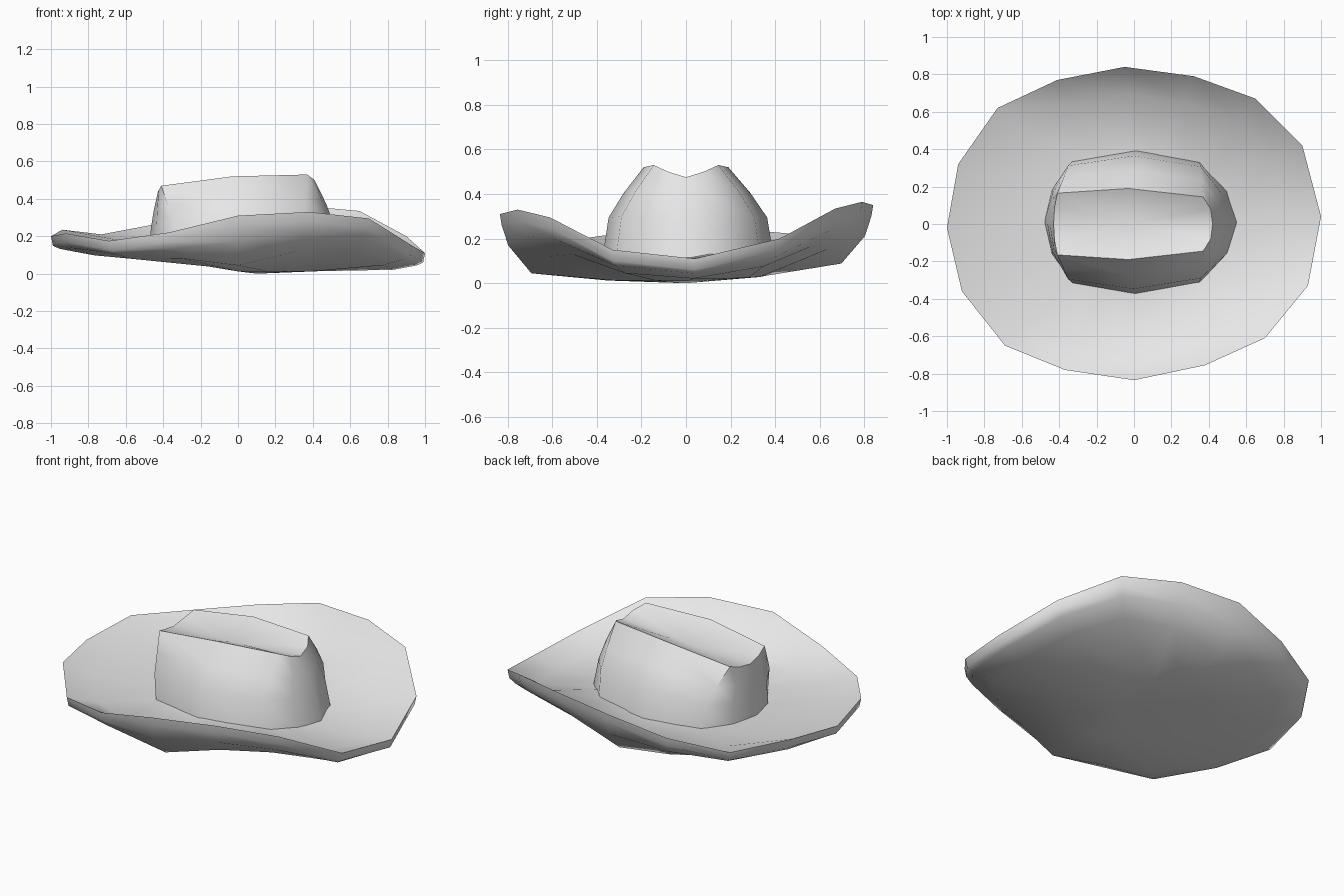
import bpy, bmesh
from mathutils import Vector

if "Cube" in bpy.data.objects:
    bpy.data.objects.remove(bpy.data.objects["Cube"], do_unlink=True)

felt = bpy.data.materials.new("light grey felt")
felt.use_nodes = True
felt.diffuse_color = (0.8, 0.8, 0.8, 1)
felt.node_tree.nodes["Principled BSDF"].inputs["Base Color"].default_value = (0.8, 0.8, 0.8, 1)


def add_loop(bm, points):
    return [bm.verts.new(p) for p in points]


def bridge(bm, a, b):
    n = len(a)
    for i in range(n):
        j = (i + 1) % n
        bm.faces.new((a[i], a[j], b[j], b[i]))


def close_to_point(bm, loop, point):
    tip = bm.verts.new(point)
    for i, v in enumerate(loop):
        bm.faces.new((v, loop[(i + 1) % len(loop)], tip))


def finish(bm, name, angle):
    bmesh.ops.recalc_face_normals(bm, faces=bm.faces)
    mesh = bpy.data.meshes.new(name)
    bm.to_mesh(mesh)
    bm.free()
    mesh.materials.append(felt)
    obj = bpy.data.objects.new(name, mesh)
    bpy.context.collection.objects.link(obj)
    bpy.ops.object.select_all(action="DESELECT")
    obj.select_set(True)
    bpy.context.view_layer.objects.active = obj
    bpy.ops.object.shade_smooth_by_angle(angle=angle)


# Brim: uneven curled rim, counter-clockwise from the +x side
rim = [Vector(p) for p in (
    (1, .04, .11), (.9, .42, .20), (.65, .67, .335), (.32, .79, .365),
    (-.05, .84, .35), (-.41, .77, .27), (-.73, .62, .21), (-.94, .32, .235),
    (-1, -.02, .20), (-.92, -.36, .215), (-.69, -.65, .175), (-.37, -.78, .22),
    (0, -.835, .31), (.38, -.755, .33), (.7, -.61, .295), (.93, -.33, .15))]
# Extra height of the +x corners above the tilted bottom
lift = {1: .04, 2: .11, 3: .09, 11: .02, 13: .09, 14: .11, 15: .03}
under = [.065 - .045 * p.x + .025 * p.y + lift.get(i, 0) for i, p in enumerate(rim)]
edge = .05


def ring(scale, heights):
    return [(p.x * scale, p.y * scale, z) for p, z in zip(rim, heights)]


bm = bmesh.new()
loops = [add_loop(bm, pts) for pts in (
    ring(.42, [.13] * len(rim)),
    ring(.83, [u + .06 for u in under]),
    ring(1, [p.z for p in rim]),
    ring(.99, [p.z - edge for p in rim]),
    ring(.955, [u * .42 + (p.z - edge) * .58 for p, u in zip(rim, under)]),
    ring(.83, under),
    ring(.42, [.012 - .07 * min(p.x, 0) + .02 * max(p.y, 0) for p in rim]))]
for a, b in zip(loops, loops[1:]):
    bridge(bm, a, b)
bm.faces.new(loops[0])
close_to_point(bm, loops[-1], (.1, 0, 0))
finish(bm, "brim", 1.4)

# Crown: half outlines from the -x end to the +x end, mirrored across y
base_half = [(-.48, 0, .11), (-.44, .17, .11), (-.325, .328, .11), (.01, .385, .11),
             (.35, .325, .11), (.5, .165, .11), (.55, 0, .11)]
crest_half = [(-.43, 0, .43), (-.425, .09, .445), (-.41, .165, .47), (-.03, .19, .52),
              (.37, .145, .53), (.41, .08, .5), (.42, 0, .475)]


def mirrored(half, shift):
    back = [(x, -y, z) for x, y, z in half[-2:0:-1]]
    return [Vector((x, y + shift, z)) for x, y, z in half + back]


base, crest = mirrored(base_half, .01), mirrored(crest_half, 0)


def between(fx, fy, fz):
    return [Vector(u + (v - u) * f for u, v, f in zip(a, b, (fx, fy, fz)))
            for a, b in zip(base, crest)]


bm = bmesh.new()
loops = [add_loop(bm, pts) for pts in
         (base, between(.32, .15, .45), between(.6, .52, .72), crest)]
for a, b in zip(loops, loops[1:]):
    bridge(bm, a, b)

# Scooped crease in the top
close_to_point(bm, loops[-1], (-.02, 0, .44))
finish(bm, "crown", 1.0)
